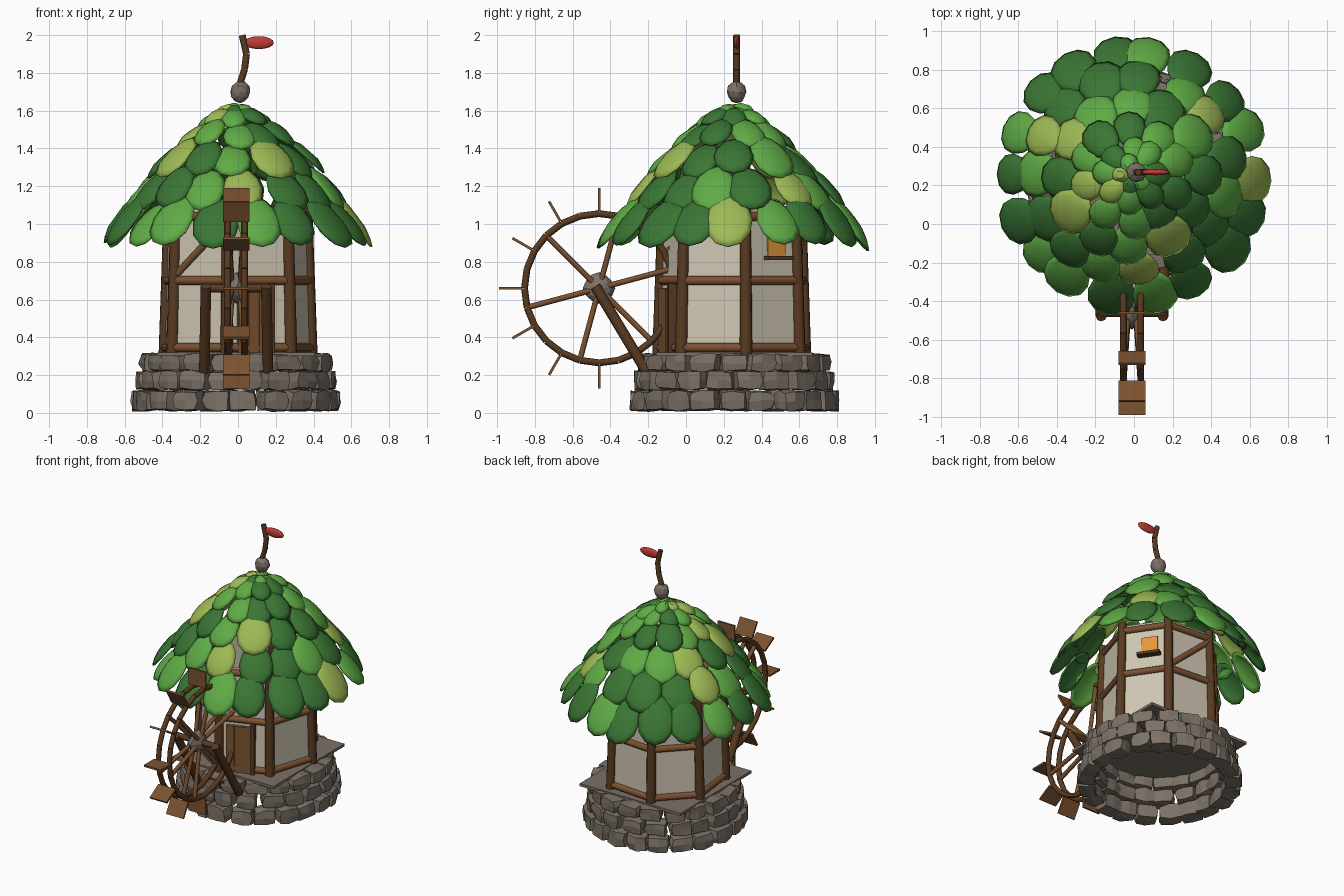
import bpy, bmesh, math, random
from mathutils import Vector, Matrix

random.seed(4)
if "Cube" in bpy.data.objects:
    bpy.data.objects.remove(bpy.data.objects["Cube"])


def material(name, *rgb):
    m = bpy.data.materials.new(name)
    m.use_nodes = True
    m.diffuse_color = (*rgb, 1)
    bsdf = m.node_tree.nodes["Principled BSDF"]
    bsdf.inputs["Base Color"].default_value = (*rgb, 1)
    bsdf.inputs["Roughness"].default_value = 0.9
    return m


STONE = material("stone grey", .2, .165, .135)
BARK = material("dark wood", .1, .043, .015)
PLANK = material("plank wood", .2, .084, .03)
PLASTER = material("cream plaster", .62, .56, .44)
GREENS = [material("dark leaf", .042, .18, .034), material("mid leaf", .115, .41, .06),
          material("light leaf", .34, .49, .09)]
RED = material("red leaf", .52, .045, .035)
AMBER = material("amber window", .78, .31, .045)

CENTRE = Vector((-.01, .255, 0))
HUB = Vector((-.01, -.46, .66))


def finish(name, bm, mats, smooth=None):
    mesh = bpy.data.meshes.new(name)
    bmesh.ops.recalc_face_normals(bm, faces=bm.faces)
    bm.to_mesh(mesh)
    bm.free()
    obj = bpy.data.objects.new(name, mesh)
    bpy.context.collection.objects.link(obj)
    for m in mats:
        mesh.materials.append(m)
    if smooth:
        bpy.ops.object.select_all(action="DESELECT")
        obj.select_set(True)
        bpy.context.view_layer.objects.active = obj
        bpy.ops.object.shade_smooth_by_angle(angle=math.radians(smooth))
    return obj


def rod(bm, a, b, r, r2=None):
    a, b = Vector(a), Vector(b)
    d = b - a
    mat = Matrix.Translation((a + b) / 2) @ d.to_track_quat("Z", "Y").to_matrix().to_4x4()
    bmesh.ops.create_cone(bm, cap_ends=True, segments=8, radius1=r, radius2=r2 or r,
                          depth=d.length, matrix=mat)


def frame(origin, x, y, z):
    m = Matrix((x, y, z)).transposed().to_4x4()
    m.translation = origin
    return m


def box(bm, mat, size):
    bmesh.ops.create_cube(bm, size=1, matrix=mat @ Matrix.Diagonal((*size, 1)))


def boulder(name, centre, radii):
    bm = bmesh.new()
    bmesh.ops.create_icosphere(bm, subdivisions=2, radius=1)
    for v in bm.verts:
        v.co = Vector(centre) + Vector(c * r for c, r in zip(v.co, radii)) * random.uniform(.93, 1.05)
    finish(name, bm, [STONE])


def around(radius, angle, z):
    return CENTRE + Vector((radius * math.cos(angle), radius * math.sin(angle), z))


# Stone foundation: three courses of rough blocks
def rough_block(bm, mat, size):
    start = len(bm.verts)
    cube = bmesh.ops.create_cube(bm, size=1)
    edges = list({e for v in cube["verts"] for e in v.link_edges})
    bmesh.ops.subdivide_edges(bm, edges=edges, cuts=1, use_grid_fill=True)
    bm.verts.ensure_lookup_table()
    for v in bm.verts[start:]:
        corner_rank = sum(abs(c) > .4 for c in v.co)
        co = v.co * (1, 1, .97, .87)[corner_rank]
        co = Vector(c * s + random.uniform(-.008, .008) for c, s in zip(co, size))
        v.co = mat @ co


bm = bmesh.new()
for i, (outer, z, height) in enumerate(((.55, .065, .105), (.525, .172, .097), (.505, .266, .09))):
    count = 21 - i
    for k in range(count):
        a = math.tau * (k + i / 2 + random.uniform(-.1, .1)) / count
        mid = outer - .055
        mat = Matrix.Translation(around(mid, a, z)) @ Matrix.Rotation(a, 4, "Z")
        rough_block(bm, mat, (.115, math.tau * mid / count * random.uniform(.92, 1.04), height))
finish("foundation_stones", bm, [STONE])

bm = bmesh.new()
box(bm, Matrix.Translation(CENTRE + Vector((0, 0, .31))), (.83, .83, .02))
finish("floor_slab", bm, [STONE])

# Seven-sided timber frame with plaster walls
angles = [math.radians(a) for a in (9, 59, 111, 160, 213, 263, 316)]


def corner(i, z):
    return around(.403 - .03 * (z - .3), angles[i % 7], z)


posts, beams, walls = bmesh.new(), bmesh.new(), bmesh.new()
for i in range(7):
    rod(posts, corner(i, .31), corner(i, 1.1), .034, .029)
    for z in (.345, .70, 1.04):
        rod(beams, corner(i, z), corner(i + 1, z), .024)
    walls.faces.new([walls.verts.new(p) for p in
                     (corner(i, .31), corner(i + 1, .31), corner(i + 1, 1.08), corner(i, 1.08))])
for i in (1, 4):
    rod(beams, corner(i, .72), corner(i + 1, 1.02), .02)
finish("corner_posts", posts, [BARK], 50)
finish("wall_beams", beams, [PLANK], 50)
finish("plaster_walls", walls, [PLASTER])


# Door and window sit on wall faces
def on_wall(i, t, z, out):
    a, b = corner(i, z), corner(i + 1, z)
    along = (b - a).normalized()
    normal = along.cross(Vector((0, 0, 1)))
    return frame(a.lerp(b, t) + normal * out, along, -normal, Vector((0, 0, 1)))


bm = bmesh.new()
for k in (-1, 0, 1):
    box(bm, on_wall(5, .4 + k * .165, .49, .014), (.056, .025, .34))
finish("door_planks", bm, [PLANK])
bm = bmesh.new()
box(bm, on_wall(5, .68, .5, .018), (.03, .045, .37))
finish("door_jamb", bm, [BARK])
bm = bmesh.new()
box(bm, on_wall(0, .6, .895, .004), (.115, .008, .13))
finish("window_pane", bm, [AMBER])
bm = bmesh.new()
box(bm, on_wall(0, .6, .82, .025), (.16, .05, .02))
finish("window_sill", bm, [BARK])


# Roof of overlapping domed leaves
def leaf(bm, mat, length, width, colour):
    sides, rings = 12, []
    for r in (.45, .8, 1):
        ring = []
        for k in range(sides):
            a = math.tau * k / sides
            x, y = r * math.cos(a), r * math.sin(a)
            taper = 1 + .12 * y
            ring.append(bm.verts.new(mat @ Vector((x * width * taper, y * length, -.035 * r ** 2.5))))
        rings.append(ring)
    faces = [bm.faces.new(rings[0])]
    for inner, outer in zip(rings, rings[1:]):
        for k in range(sides):
            n = (k + 1) % sides
            faces.append(bm.faces.new((inner[k], outer[k], outer[n], inner[n])))
    for f in faces:
        f.material_index = colour


rows = ((.635, 1.035, 52, 18, .165, .115), (.51, 1.2, 49, 15, .15, .115),
        (.38, 1.36, 44, 12, .14, .11), (.25, 1.49, 38, 10, .12, .09),
        (.135, 1.58, 28, 8, .09, .065), (.06, 1.62, 16, 5, .06, .045))
bm = bmesh.new()
for i, (r, z, slope, count, length, width) in enumerate(rows):
    for k in range(count):
        a = math.tau * (k + i / 2 + random.uniform(-.15, .15)) / count
        s = math.radians(slope + random.uniform(-5, 3))
        down = Vector((math.cos(a) * math.cos(s), math.sin(a) * math.cos(s), -math.sin(s)))
        normal = Vector((math.cos(a) * math.sin(s), math.sin(a) * math.sin(s), math.cos(s)))
        spot = around(r, a, z + random.uniform(-.015, .015)) + normal * random.uniform(0, .02)
        size = random.uniform(.92, 1.1)
        leaf(bm, frame(spot, down.cross(normal), down, normal), length * size, width * size,
             random.choices((0, 1, 2), (46, 35, 19))[0])
roof = finish("roof_leaves", bm, GREENS, 40)
thick = roof.modifiers.new("thickness", "SOLIDIFY")
thick.thickness = .012

# Roof knob, bent pole and red leaf pennant
boulder("roof_knob", (.012, .268, 1.70), (.053, .053, .06))
bm = bmesh.new()
path = [(.01, .268, 1.74), (.035, .268, 1.82), (.045, .268, 1.9), (.022, .268, 2.0)]
for a, b in zip(path, path[1:]):
    rod(bm, a, b, .018)
finish("flag_pole", bm, [BARK], 50)
bm = bmesh.new()
bmesh.ops.create_uvsphere(bm, u_segments=12, v_segments=8, radius=1,
                          matrix=Matrix.Translation((.11, .268, 1.96)) @ Matrix.Diagonal((.08, .016, .034, 1)))
finish("leaf_pennant", bm, [RED], 50)

# Water wheel: two rims, spokes, paddles, hub and axle
bm = bmesh.new()
for side in (-.045, .045):
    centre = HUB + Vector((side, 0, 0))
    ring = [centre + Vector((0, .395 * math.cos(a), .395 * math.sin(a)))
            for a in (math.tau * k / 24 for k in range(24))]
    for k in range(24):
        rod(bm, ring[k - 1], ring[k], .018)
finish("wheel_rims", bm, [BARK], 50)

spokes, paddles = bmesh.new(), bmesh.new()
for k in range(6):
    a = math.radians(15 + 60 * k)
    for side in (-1, 1):
        rod(spokes, HUB + Vector((side * .02, 0, 0)),
            HUB + Vector((side * .045, math.cos(a) * .39, math.sin(a) * .39)), .015)
for k in range(12):
    a = math.tau * k / 12
    out = Vector((0, math.cos(a), math.sin(a)))
    axis = Vector((1, 0, 0))
    box(paddles, frame(HUB + out * .47, axis, out, axis.cross(out)), (.14, .12, .014))
finish("wheel_spokes", spokes, [PLANK], 50)
finish("wheel_paddles", paddles, [PLANK])
boulder("wheel_hub", HUB, (.05, .083, .083))

bm = bmesh.new()
rod(bm, HUB - Vector((.17, 0, 0)), HUB + Vector((.17, 0, 0)), .022)
for side in (-.16, .16):
    rod(bm, HUB + Vector((side, -.02, .01)), HUB + Vector((side * 1.05, .25, -.44)), .028)
finish("axle_and_struts", bm, [BARK], 50)
